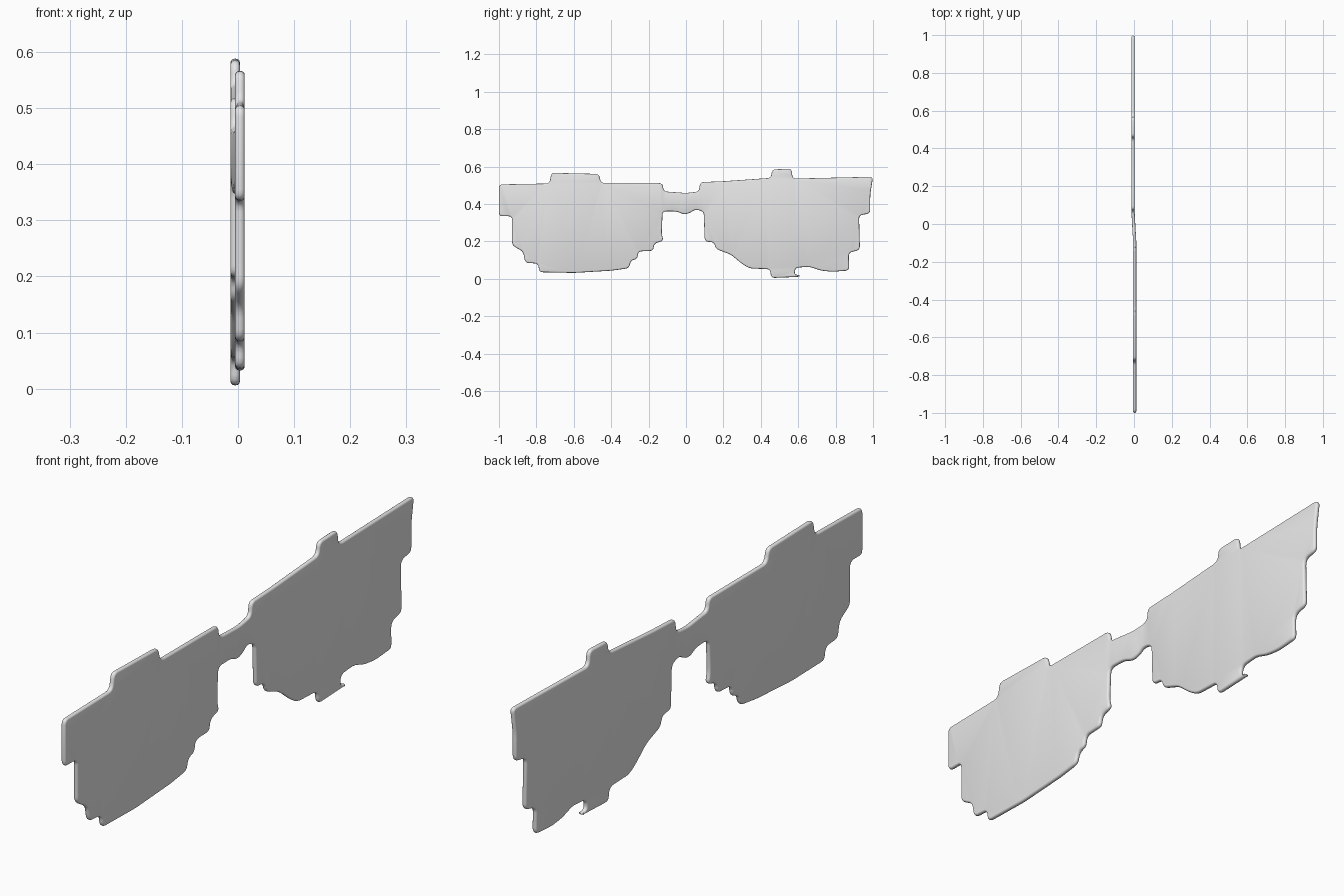
import bpy
import bmesh
import math
from mathutils import Vector

if "Cube" in bpy.data.objects:
    bpy.data.objects.remove(bpy.data.objects["Cube"])

HALF_THICKNESS = 0.0085   # half the plate thickness
RIM_INSET = 0.007         # how far the rounded rim reaches inwards
CORNER = 0.02             # trim distance of each rounded corner

# Corner points (y, z) of the silhouette, clockwise, one list per stretch
front_lens_top = [(-1, .335), (-1, .505), (-.73, .51), (-.72, .567),
                  (-.465, .561), (-.455, .513), (-.125, .512)]
bridge_top = [(-.12, .468), (0, .459), (.07, .467)]
rear_lens_top = [(.075, .517), (.2, .522), (.455, .54), (.46, .585),
                 (.565, .589), (.57, .536), (1, .546), (.985, .45), (.985, .35)]
rear_lens_bottom = [(.925, .34), (.93, .155), (.87, .14), (.872, .045),
                    (.78, .038), (.72, .045), (.66, .065), (.585, .06),
                    (.58, .024), (.61, .02), (.605, .011), (.455, .005),
                    (.45, .052), (.34, .056), (.3, .08), (.24, .13), (.16, .16),
                    (.15, .196), (.1, .2)]
bridge_bottom = [(.095, .36), (.05, .372), (.02, .352), (-.01, .344),
                 (-.05, .361), (-.125, .361)]
front_lens_bottom = [(-.13, .24), (-.12, .203), (-.17, .19), (-.175, .15),
                     (-.255, .147), (-.26, .107), (-.295, .098), (-.305, .057),
                     (-.4, .044), (-.6, .032), (-.785, .036), (-.79, .082),
                     (-.86, .086), (-.87, .145), (-.93, .18), (-.93, .335)]


def round_corners(corners, trim, steps=4):
    """Replace every corner by a short curve."""
    points = [Vector(c) for c in corners]
    result = []
    for i, p in enumerate(points):
        before = points[i - 1] - p
        after = points[(i + 1) % len(points)] - p
        a = p + before.normalized() * min(trim, before.length * 0.45)
        b = p + after.normalized() * min(trim, after.length * 0.45)
        for k in range(steps + 1):
            t = k / steps
            result.append(a * (1 - t) ** 2 + p * (2 * t * (1 - t)) + b * t ** 2)
    return result


def inward_normals(points):
    """Normals pointing into a clockwise outline."""
    normals = []
    for i in range(len(points)):
        d = (points[(i + 1) % len(points)] - points[i - 1]).normalized()
        normals.append(Vector((d.y, -d.x)))
    return normals


def plate_offset(y):
    """The two lenses sit in slightly different planes, joined by the bridge."""
    t = min(max((y + 0.09) / 0.15, 0), 1)
    return 0.0035 - 0.0085 * t


# Plate with a rounded rim
outline = round_corners(front_lens_top + bridge_top + rear_lens_top + rear_lens_bottom
                        + bridge_bottom + front_lens_bottom, CORNER)
normals = inward_normals(outline)
bm = bmesh.new()
rings = []
for k in range(7):
    angle = math.pi * (k / 6 - 0.5)
    inset = RIM_INSET * (1 - math.cos(angle))
    x = HALF_THICKNESS * math.sin(angle)
    rings.append([bm.verts.new((x, p.x + n.x * inset, p.y + n.y * inset))
                  for p, n in zip(outline, normals)])
for low, high in zip(rings, rings[1:]):
    for i in range(len(low)):
        bm.faces.new((low[i - 1], low[i], high[i], high[i - 1]))
bm.faces.new(rings[0])
bm.faces.new(rings[-1])

# Cut across the bridge so that it can bend between the lenses
for y in (-0.09, 0.06):
    bmesh.ops.bisect_plane(bm, geom=bm.verts[:] + bm.edges[:] + bm.faces[:],
                           plane_co=(0, y, 0), plane_no=(0, 1, 0))
bmesh.ops.triangulate(bm, faces=[f for f in bm.faces if len(f.verts) > 4])
for v in bm.verts:
    v.co.x += plate_offset(v.co.y)
bmesh.ops.recalc_face_normals(bm, faces=bm.faces[:])

mesh = bpy.data.meshes.new("glasses_plate")
bm.to_mesh(mesh)
bm.free()
plate = bpy.data.objects.new("glasses_plate", mesh)
bpy.context.collection.objects.link(plate)

# Plain light grey
grey = bpy.data.materials.new("light_grey")
grey.use_nodes = True
grey.diffuse_color = (0.8, 0.8, 0.8, 1)
grey.node_tree.nodes["Principled BSDF"].inputs["Base Color"].default_value = (0.8, 0.8, 0.8, 1)
mesh.materials.append(grey)

bpy.ops.object.select_all(action="DESELECT")
plate.select_set(True)
bpy.context.view_layer.objects.active = plate
bpy.ops.object.shade_smooth_by_angle(angle=math.radians(40))
